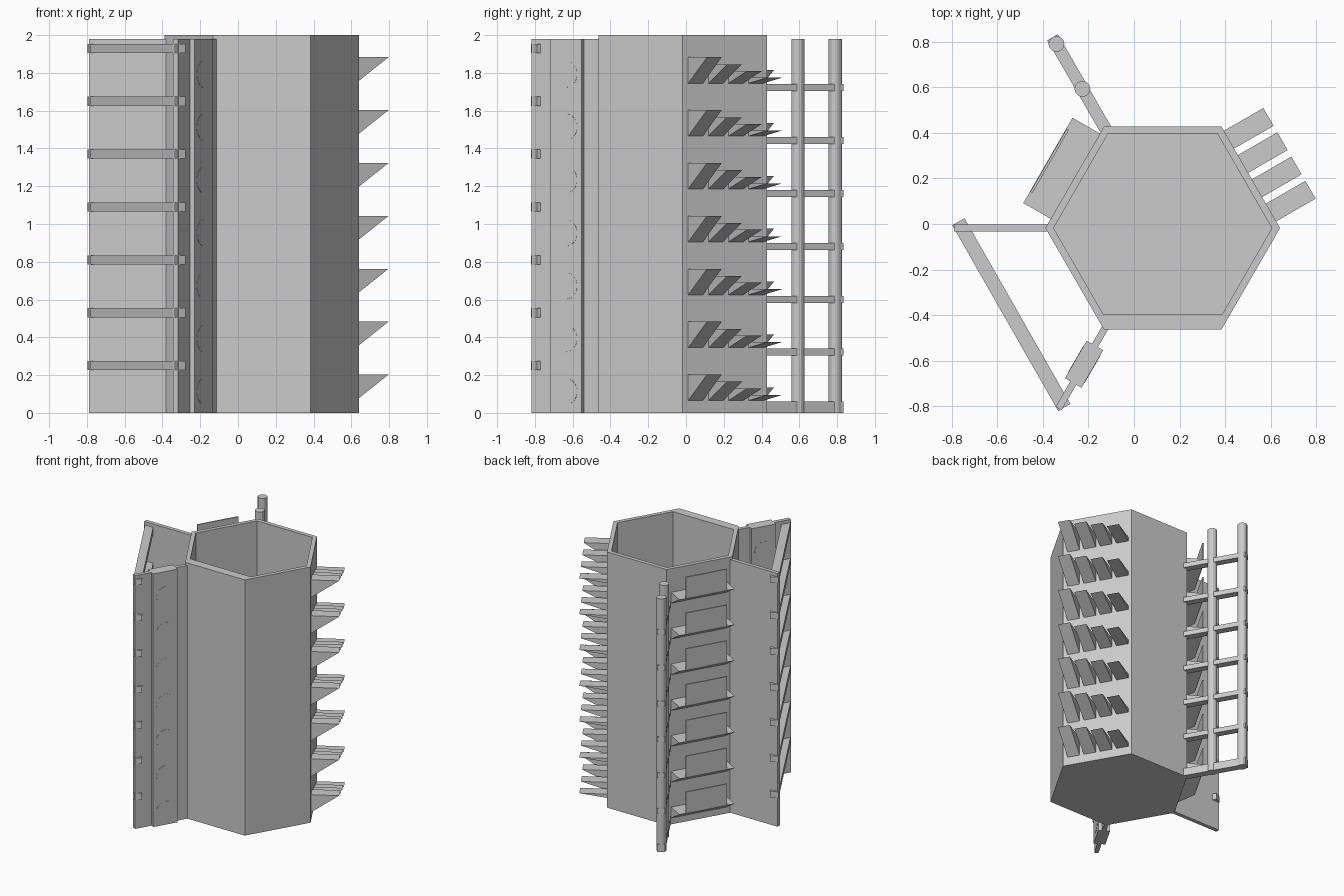
import bpy, bmesh, math
from mathutils import Vector, Matrix

if "Cube" in bpy.data.objects:
    bpy.data.objects.remove(bpy.data.objects["Cube"])

grey = bpy.data.materials.new("plain grey")
grey.diffuse_color = (0.6, 0.6, 0.6, 1)
grey.use_nodes = True
grey.node_tree.nodes["Principled BSDF"].inputs["Base Color"].default_value = grey.diffuse_color

CX, CY, R = 0.126, -0.018, 0.515
APO = R * math.cos(math.radians(30))
ROWS = [0.28 * k for k in range(7)]
WING_H = 1.98


def corner(deg, r=R):
    a = math.radians(deg)
    return Vector((CX + r * math.cos(a), CY + r * math.sin(a), 0))


def frame(origin, deg):
    """Local x points along deg, local y is 90 degrees to its left."""
    return Matrix.Translation(origin) @ Matrix.Rotation(math.radians(deg), 4, 'Z')


def finish(bm, name, smooth=False):
    bmesh.ops.recalc_face_normals(bm, faces=bm.faces)
    me = bpy.data.meshes.new(name)
    bm.to_mesh(me)
    bm.free()
    ob = bpy.data.objects.new(name, me)
    me.materials.append(grey)
    bpy.context.collection.objects.link(ob)
    return ob


def prism(bm, m, profile, y0, y1):
    """Extrude an (x, z) profile from y0 to y1 in frame m."""
    a = [bm.verts.new(m @ Vector((x, y0, z))) for x, z in profile]
    b = [bm.verts.new(m @ Vector((x, y1, z))) for x, z in profile]
    n = len(a)
    bm.faces.new(a)
    bm.faces.new(b[::-1])
    for i in range(n):
        j = (i + 1) % n
        bm.faces.new((a[i], b[i], b[j], a[j]))


def box(bm, m, x0, x1, y0, y1, z0, z1):
    prism(bm, m, [(x0, z0), (x1, z0), (x1, z1), (x0, z1)], y0, y1)


def cylinder(bm, m, r, depth, sides):
    bmesh.ops.create_cone(bm, cap_ends=True, segments=sides, radius1=r,
                          radius2=r, depth=depth, matrix=m)


# Hollow hexagonal tower with a floor
bm = bmesh.new()
loops = []
for r, z in ((R, 0), (R, 2), (R - 0.036, 2), (R - 0.036, 0.03)):
    loops.append([bm.verts.new(corner(60 * i, r) + Vector((0, 0, z))) for i in range(6)])
for lo, hi in zip(loops, loops[1:]):
    for i in range(6):
        j = (i + 1) % 6
        bm.faces.new((lo[i], lo[j], hi[j], hi[i]))
bm.faces.new(loops[0][::-1])
bm.faces.new(loops[-1])
finish(bm, "hexagonal_tower")

# Inner lining that thickens the front wall
bm = bmesh.new()
y0, y1 = CY - APO + 0.03, -0.395
ends = []
for z in (0.01, 2.0):
    row = []
    for y, s in ((y0, -1), (y0, 1), (y1, 1), (y1, -1)):
        half = (R - 0.034) - abs(y - CY) / math.sqrt(3)
        row.append(bm.verts.new((CX + s * half, y, z)))
    ends.append(row)
bm.faces.new(ends[0])
bm.faces.new(ends[1][::-1])
for i in range(4):
    j = (i + 1) % 4
    bm.faces.new((ends[0][i], ends[0][j], ends[1][j], ends[1][i]))
finish(bm, "front_wall_lining")

# Rows of wedge fins, getting shallower along the back right face
bm = bmesh.new()
m = frame(corner(0), 30)
for z in ROWS:
    for i, rise in enumerate((0.138, 0.1, 0.065, 0.03)):
        y = 0.034 + 0.123 * i
        prism(bm, m, [(-0.01, z + 0.065), (0, z + 0.065), (0.2, z + 0.065 + rise),
                      (-0.01, z + 0.065 + rise)], y, y + 0.09)
finish(bm, "wedge_fins")

# Wedge shelves with upright screens on the back left face
shelves, screens = bmesh.new(), bmesh.new()
m = frame(corner(120), 150)
for z in ROWS:
    prism(shelves, m, [(-0.01, z + 0.05), (0, z + 0.05), (0.139, z + 0.135),
                       (-0.01, z + 0.135)], 0.036, 0.468)
    box(screens, m, 0.126, 0.137, 0.09, 0.41, z + 0.13, z + 0.3)
finish(shelves, "wedge_shelves")
finish(screens, "shelf_screens")

# Ladder frame standing off the back corner
m = frame(corner(120), 120)
bm = bmesh.new()
for z in ROWS:
    box(bm, m, -0.02, 0.452, -0.027, 0.027, z + 0.023 if z else 0, z + 0.06)
finish(bm, "ladder_rungs")
bm = bmesh.new()
for x in (0.19, 0.418):
    cylinder(bm, m @ Matrix.Translation((x, 0, WING_H / 2)), 0.035, WING_H, 12)
finish(bm, "ladder_posts")

# Thin wing walls at the left and front left corners
for deg, name in ((180, "left_wing_wall"), (240, "front_wing_wall")):
    bm = bmesh.new()
    box(bm, frame(corner(deg), deg), -0.02, 0.4, -0.015, 0.015, 0, WING_H)
    finish(bm, name)

# Thick core on the front wing with round discs
m = frame(corner(240), 240)
bm = bmesh.new()
box(bm, m, 0.08, 0.27, -0.042, 0.042, 0, WING_H)
finish(bm, "front_wing_core")
bm = bmesh.new()
for z in ROWS:
    cylinder(bm, m @ Matrix.Translation((0.175, 0, z + 0.113))
             @ Matrix.Rotation(math.pi / 2, 4, 'X'), 0.07, 0.087, 32)
finish(bm, "wing_discs")

# Horizontal beams joining the wing ends
a, b = Vector((-0.771, 0.01, 0)), Vector((-0.306, -0.805, 0))
m = frame(a, math.degrees(math.atan2(b.y - a.y, b.x - a.x)))
bm = bmesh.new()
for z in ROWS:
    box(bm, m, 0, (b - a).length, -0.031, 0.031, z + 0.226, z + 0.274)
finish(bm, "wing_beams")
